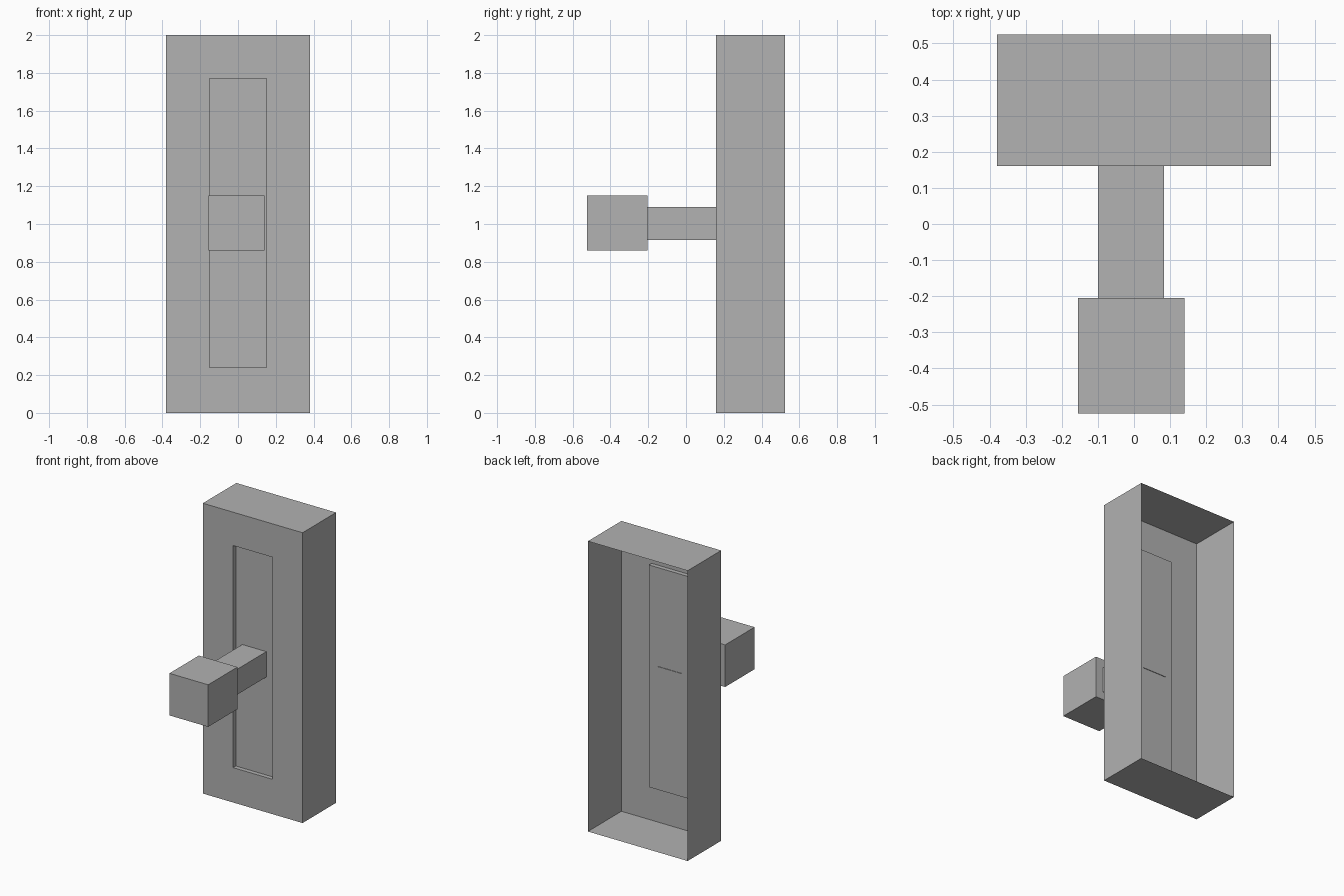
import bpy
import bmesh
from mathutils import Vector

old = bpy.data.objects.get("Cube")
if old:
    bpy.data.objects.remove(old, do_unlink=True)

grey = bpy.data.materials.new("plain_grey")
grey.use_nodes = True
colour = (0.445, 0.445, 0.445, 1)
grey.diffuse_color = colour
grey.node_tree.nodes["Principled BSDF"].inputs["Base Color"].default_value = colour


def add_box(bm, low, high):
    """Add an axis-aligned box between two corners."""
    low, high = Vector(low), Vector(high)
    verts = bmesh.ops.create_cube(bm, size=1)["verts"]
    bmesh.ops.scale(bm, vec=high - low, verts=verts)
    bmesh.ops.translate(bm, vec=(low + high) / 2, verts=verts)


def finish(bm, name):
    mesh = bpy.data.meshes.new(name)
    bm.to_mesh(mesh)
    bm.free()
    mesh.materials.append(grey)
    obj = bpy.data.objects.new(name, mesh)
    bpy.context.collection.objects.link(obj)
    return obj


def facing(bm, direction):
    return [f for f in bm.faces if f.normal.dot(Vector(direction)) > 0.9]


FRONT, BACK = 0.16, 0.525
RECESS = 0.03

# Housing: thin shell, open at the back, with a shallow recess in the front
bm = bmesh.new()
add_box(bm, (-0.38, FRONT, 0), (0.38, BACK, 2))
bm.normal_update()
bmesh.ops.delete(bm, geom=facing(bm, (0, 1, 0)), context="FACES")
panel = facing(bm, (0, -1, 0))[0]
bmesh.ops.inset_individual(bm, faces=[panel], thickness=0.23)
for v in panel.verts:
    v.co.z = 0.24 if v.co.z < 1 else 1.77
    v.co.x = 0.15 if v.co.x > 0 else -0.15
# Push the panel back, leaving square walls around it
rim = bmesh.ops.extrude_discrete_faces(bm, faces=[panel])["faces"][0]
outer = list(panel.verts) if panel.is_valid else []
bmesh.ops.translate(bm, vec=(0, RECESS, 0), verts=rim.verts)
bmesh.ops.remove_doubles(bm, verts=bm.verts, dist=0.0001)
# Close the walls between the opening and the panel
floor = next(f for f in bm.faces if all(abs(v.co.y - FRONT - RECESS) < 0.001 for v in f.verts))
for edge in list(floor.edges):
    a, b = edge.verts
    match = [next(v for v in bm.verts if (v.co - p.co + Vector((0, RECESS, 0))).length < 0.001)
             for p in (b, a)]
    if not any(set(f.verts) == {a, b, *match} for f in bm.faces):
        bm.faces.new((a, b, *match))
bmesh.ops.recalc_face_normals(bm, faces=bm.faces)
finish(bm, "switch_housing")

# Lever stem, passing just through the recessed panel
bm = bmesh.new()
add_box(bm, (-0.10, -0.205, 0.915), (0.083, FRONT + RECESS + 0.004, 1.09))
finish(bm, "lever_stem")

# Square handle on the end of the lever
bm = bmesh.new()
add_box(bm, (-0.155, -0.525, 0.86), (0.14, -0.205, 1.15))
finish(bm, "lever_handle")
